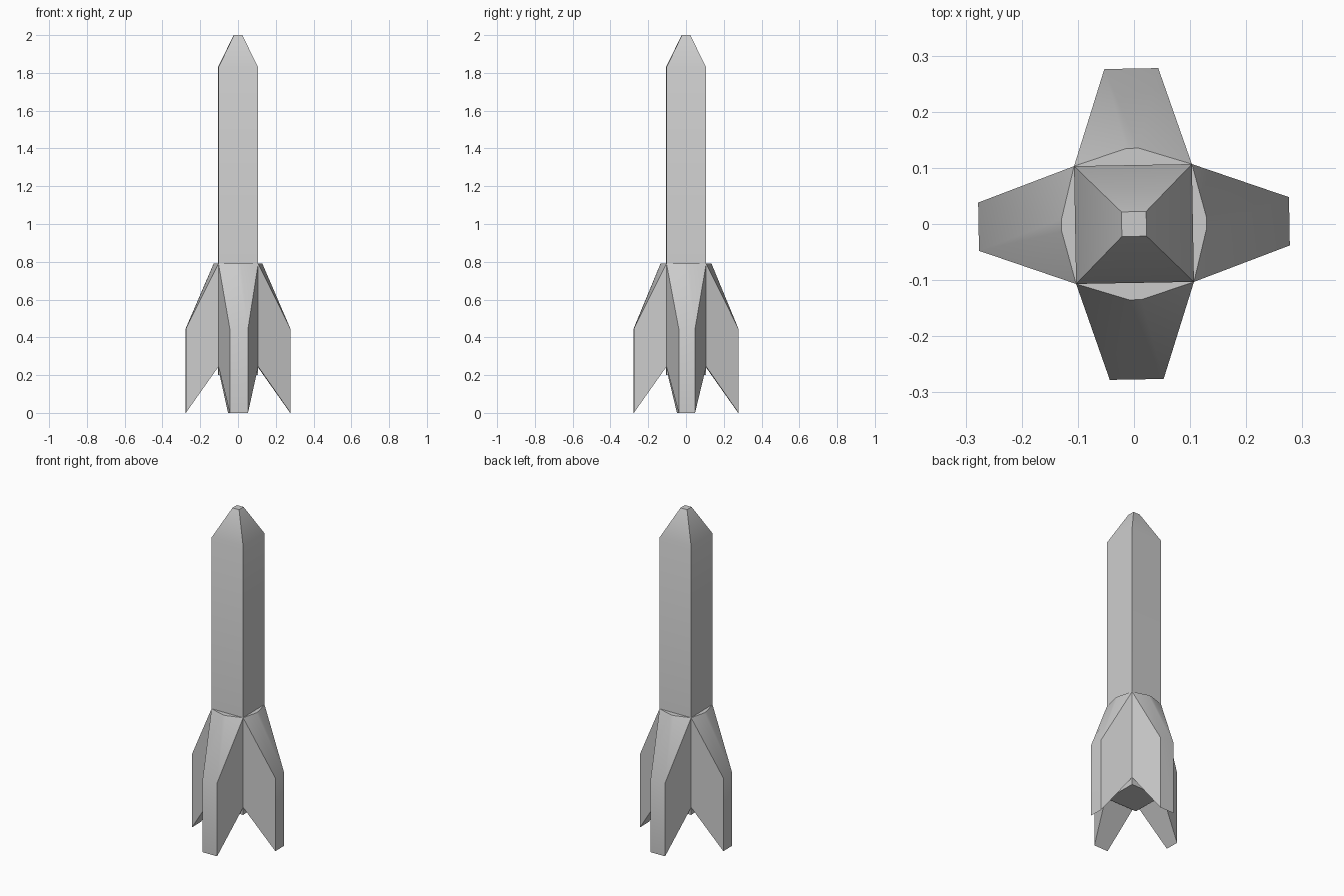
import bpy, bmesh
from math import radians, pi
from mathutils import Matrix

if "Cube" in bpy.data.objects:
    bpy.data.objects.remove(bpy.data.objects["Cube"])

TWIST = radians(1)   # the whole model is turned very slightly about z
R = 0.105            # half width of the square body


def finish(bm, name, angle):
    bmesh.ops.recalc_face_normals(bm, faces=bm.faces[:])
    bmesh.ops.rotate(bm, verts=bm.verts[:], matrix=Matrix.Rotation(angle, 3, 'Z'))
    mesh = bpy.data.meshes.new(name)
    bm.to_mesh(mesh)
    bm.free()
    ob = bpy.data.objects.new(name, mesh)
    bpy.context.collection.objects.link(ob)
    bpy.context.view_layer.objects.active = ob
    bpy.ops.object.select_all(action='DESELECT')
    ob.select_set(True)
    bpy.ops.object.shade_smooth_by_angle(angle=radians(30))
    return ob


# Square body with tapered nose
bm = bmesh.new()
rings = []
for r, z in ((R, 0.2), (R, 1.83), (0.022, 2.0)):
    rings.append([bm.verts.new((x * r, y * r, z))
                  for x, y in ((-1, -1), (1, -1), (1, 1), (-1, 1))])
for a, b in zip(rings, rings[1:]):
    for i in range(4):
        j = (i + 1) % 4
        bm.faces.new((a[i], a[j], b[j], b[i]))
bm.faces.new(rings[0])
bm.faces.new(rings[-1])
finish(bm, "body", TWIST)


# Wedge fin: wide at the body, narrowing to a flat outer edge
def fin(name, angle, half, tip_y):
    profile = ((R, R, 0.79), (0.011, tip_y, 0.79), (half, 0.277, 0.445),
               (half, 0.277, 0.0), (R, R, 0.245))
    bm = bmesh.new()
    left = [bm.verts.new((-x, -y, z)) for x, y, z in profile]
    right = [bm.verts.new((x, -y, z)) for x, y, z in profile]
    for side in (left, right):
        bm.faces.new(side[:3])
        bm.faces.new((side[0], side[2], side[3], side[4]))
    for i in range(5):
        j = (i + 1) % 5
        bm.faces.new((left[i], left[j], right[j], right[i]))
    finish(bm, name, angle + TWIST)


for k, name in enumerate(("front_fin", "right_fin", "back_fin", "left_fin")):
    fin(name, k * pi / 2, 0.048 if k % 2 == 0 else 0.043,
        0.135 if k % 2 == 0 else 0.129)
